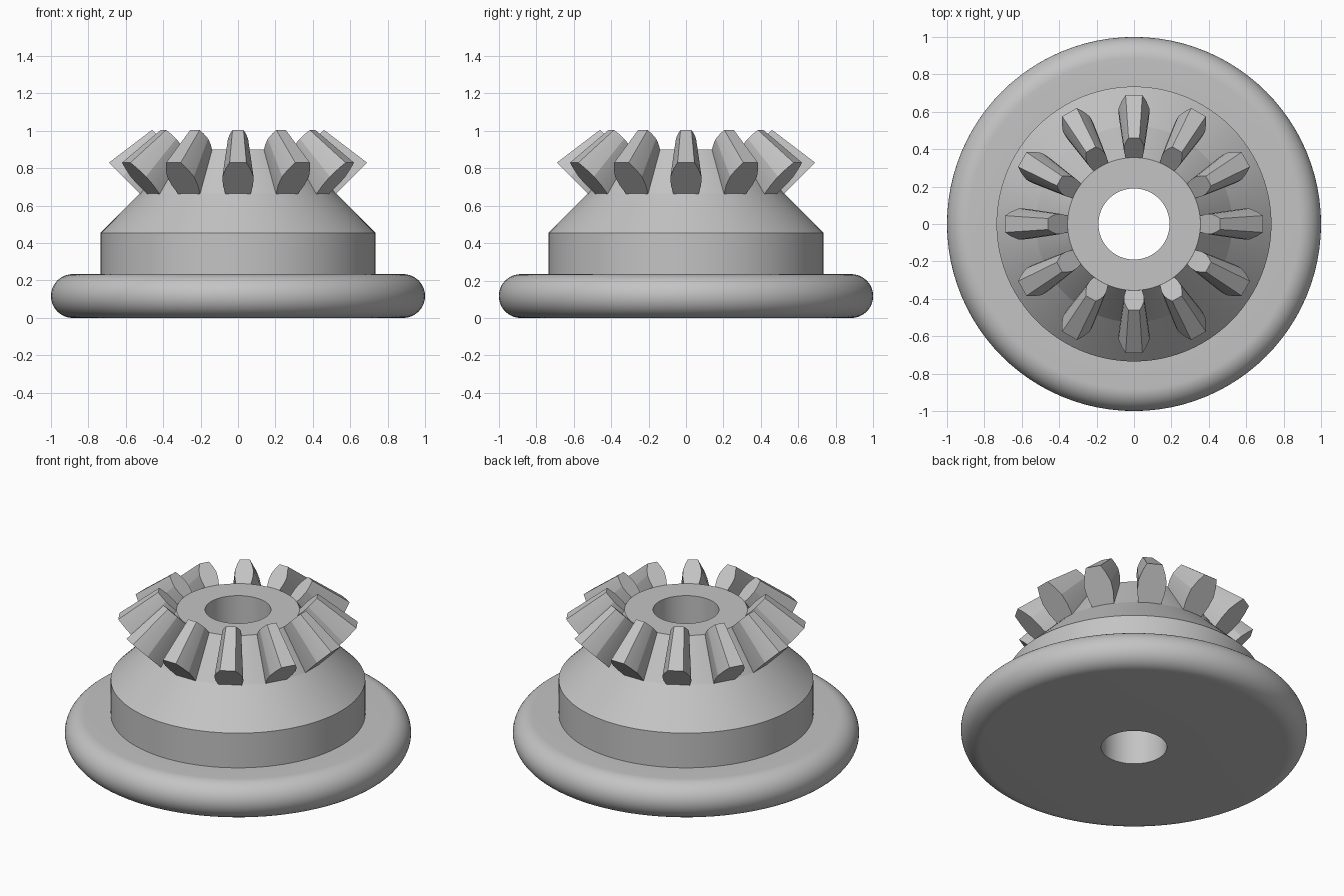
import bpy, bmesh, math
from mathutils import Matrix, Vector

cube = bpy.data.objects.get("Cube")
if cube:
    bpy.data.objects.remove(cube, do_unlink=True)

# One plain grey metal
grey = bpy.data.materials.new("grey_metal")
grey.use_nodes = True
colour = (0.55, 0.55, 0.55, 1)
grey.diffuse_color = colour
grey.node_tree.nodes["Principled BSDF"].inputs["Base Color"].default_value = colour


def finish(name, bm, angle):
    bmesh.ops.recalc_face_normals(bm, faces=bm.faces)
    mesh = bpy.data.meshes.new(name)
    bm.to_mesh(mesh)
    bm.free()
    mesh.materials.append(grey)
    obj = bpy.data.objects.new(name, mesh)
    bpy.context.collection.objects.link(obj)
    bpy.ops.object.select_all(action="DESELECT")
    obj.select_set(True)
    bpy.context.view_layer.objects.active = obj
    bpy.ops.object.shade_smooth_by_angle(angle=math.radians(angle))
    return obj


def lathe(name, profile, segments=96):
    """Revolve a closed (radius, height) loop about the z axis."""
    bm = bmesh.new()
    rings = []
    for i in range(segments):
        a = math.tau * i / segments
        rings.append([bm.verts.new((r * math.cos(a), r * math.sin(a), z))
                      for r, z in profile])
    n = len(profile)
    for i in range(segments):
        p, q = rings[i], rings[(i + 1) % segments]
        for j in range(n):
            k = (j + 1) % n
            bm.faces.new((p[j], q[j], q[k], p[k]))
    return finish(name, bm, 8)


# Body: rounded flange, straight hub, shoulder cone, root cone and bore
BORE, EDGE, STEPS = 0.19, 0.117, 30
rim = [(1 - EDGE + EDGE * math.cos(a), EDGE + EDGE * math.sin(a))
       for a in (math.pi * (i / STEPS - 0.5) for i in range(STEPS + 1))]
lathe("gear_body", [(BORE, 0)] + rim + [
    (0.735, 2 * EDGE), (0.735, 0.455), (0.525, 0.665), (0.355, 0.9), (BORE, 0.9)])

# Teeth: tapered from a wide outer section to a narrow inner one
# Each row: fraction of tooth height, half width of the outer section
section = [(-0.18, 0.06), (0, 0.068), (0.28, 0.081), (0.55, 0.083),
           (0.8, 0.066), (1, 0.045)]


def tooth_end(root, tip, scale):
    root, tip = Vector(root), Vector(tip)
    rows = [(root.lerp(tip, t), w * scale) for t, w in section]
    return ([(p.x, w, p.y) for p, w in rows] +
            [(p.x, -w, p.y) for p, w in reversed(rows)])


outer = tooth_end((0.525, 0.665), (0.69, 0.83), 1)
inner = tooth_end((0.355, 0.9), (0.46, 1.005), 0.65)

TEETH = 12
bm = bmesh.new()
for i in range(TEETH):
    turn = Matrix.Rotation(math.tau * i / TEETH, 3, "Z")
    a = [bm.verts.new(turn @ Vector(p)) for p in outer]
    b = [bm.verts.new(turn @ Vector(p)) for p in inner]
    bm.faces.new(a)
    bm.faces.new(b)
    for j in range(len(a)):
        k = (j + 1) % len(a)
        bm.faces.new((a[j], a[k], b[k], b[j]))
finish("gear_teeth", bm, 18)
